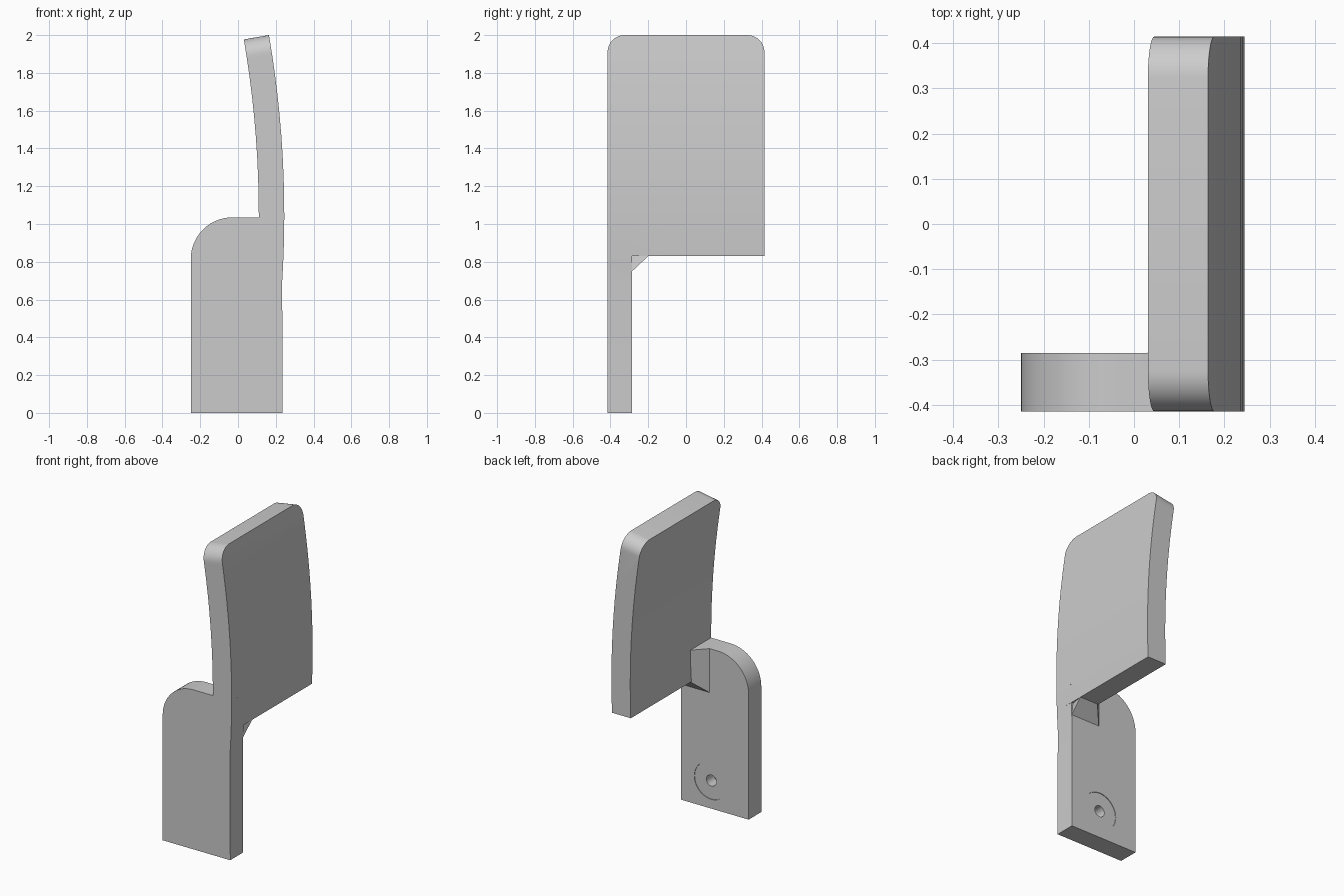
import bpy, bmesh
from math import sin, cos, pi, sqrt
from mathutils import Matrix

if "Cube" in bpy.data.objects:
    bpy.data.objects.remove(bpy.data.objects["Cube"], do_unlink=True)

grey = bpy.data.materials.new("plain grey")
grey.use_nodes = True
colour = (0.6, 0.6, 0.6, 1)
grey.diffuse_color = colour
grey.node_tree.nodes["Principled BSDF"].inputs["Base Color"].default_value = colour

HALF = 0.415            # half the panel width
BACK = -0.285           # rear face of the post
TOP = 1.035             # top of the post
R, THICK, MID = 5.6, 0.135, 1.05   # curve of the panel
FACE = 0.245


def add_object(name, bm):
    bmesh.ops.recalc_face_normals(bm, faces=bm.faces)
    mesh = bpy.data.meshes.new(name)
    bm.to_mesh(mesh)
    bm.free()
    mesh.materials.append(grey)
    obj = bpy.data.objects.new(name, mesh)
    bpy.context.collection.objects.link(obj)
    return obj


def prism(profile, y0, y1):
    """Extrude an (x, z) outline along y."""
    bm = bmesh.new()
    face = bm.faces.new([bm.verts.new((x, y0, z)) for x, z in profile])
    moved = bmesh.ops.extrude_face_region(bm, geom=[face])["geom"]
    bmesh.ops.translate(bm, vec=(0, y1 - y0, 0),
                        verts=[v for v in moved if isinstance(v, bmesh.types.BMVert)])
    return bm


def outer_x(z):
    return FACE - R + sqrt(R * R - (z - MID) ** 2)


def arc(radius, z0, z1, steps):
    """Points on the panel curve; heights are measured on the outer face."""
    points = []
    for i in range(steps + 1):
        s = (z0 + (z1 - z0) * i / steps - MID) / R
        points.append((FACE - R + radius * sqrt(1 - s * s), MID + radius * s))
    return points


def combine(target, other, operation):
    mod = target.modifiers.new(operation.lower(), "BOOLEAN")
    mod.operation, mod.object, mod.solver = operation, other, "EXACT"
    bpy.context.view_layer.objects.active = target
    bpy.ops.object.modifier_apply(modifier=mod.name)
    bpy.data.objects.remove(other, do_unlink=True)


# Curved panel with a level lower edge and two rounded top corners
low = 0.83
outer = arc(R, low, 2.0, 11)
inner = arc(R - THICK, low, 2.0, 11)
inner[0] = (inner[0][0], low)
bm = prism(outer + inner[::-1], -HALF, HALF)
corners = [e for e in bm.edges
           if all(v.co.z > 1.95 for v in e.verts)
           and abs(e.verts[0].co.y - e.verts[1].co.y) < 0.01]
bmesh.ops.bevel(bm, geom=corners, offset=0.09, segments=10, profile=0.5,
                affect="EDGES", clamp_overlap=False)
panel = add_object("panel", bm)

# Upright post with one rounded shoulder
r = 0.22
shoulder = [(-0.25 + r - r * sin(a), TOP - r + r * cos(a))
            for a in (pi / 2 * i / 14 for i in range(15))]
side = [(-0.25, 0), (0.235, 0)] + arc(R, 0.7, TOP, 4)
post = add_object("post", prism(side + shoulder, -HALF, BACK))

# Sloped gusset in the corner between post and panel
bm = bmesh.new()
reach = -0.2
for x, y, z in ((0.03, BACK, 0.75), (0.112, reach, low),
                (outer_x(low), reach, low), (outer_x(0.75), BACK, 0.75)):
    bm.verts.new((x, y, z))
    bm.verts.new((min(x, 0.2), y, TOP))
bmesh.ops.convex_hull(bm, input=bm.verts)
gusset = add_object("gusset", bm)

combine(post, gusset, "UNION")
combine(post, panel, "UNION")

# Shallow round recess and small blind hole on the rear face of the post
for radius, depth in ((0.12, 0.004), (0.036, 0.08)):
    bm = bmesh.new()
    place = Matrix.Translation((0.02, BACK, 0.18)) @ Matrix.Rotation(pi / 2, 4, "X")
    bmesh.ops.create_cone(bm, cap_ends=True, segments=48, radius1=radius,
                          radius2=radius, depth=2 * depth, matrix=place)
    cutter = add_object("hole cutter", bm)
    cutter.hide_render = True
    combine(post, cutter, "DIFFERENCE")

post.name = "post_with_panel"
bpy.ops.object.select_all(action="DESELECT")
post.select_set(True)
bpy.context.view_layer.objects.active = post
bpy.ops.object.shade_smooth_by_angle(angle=pi / 6)
